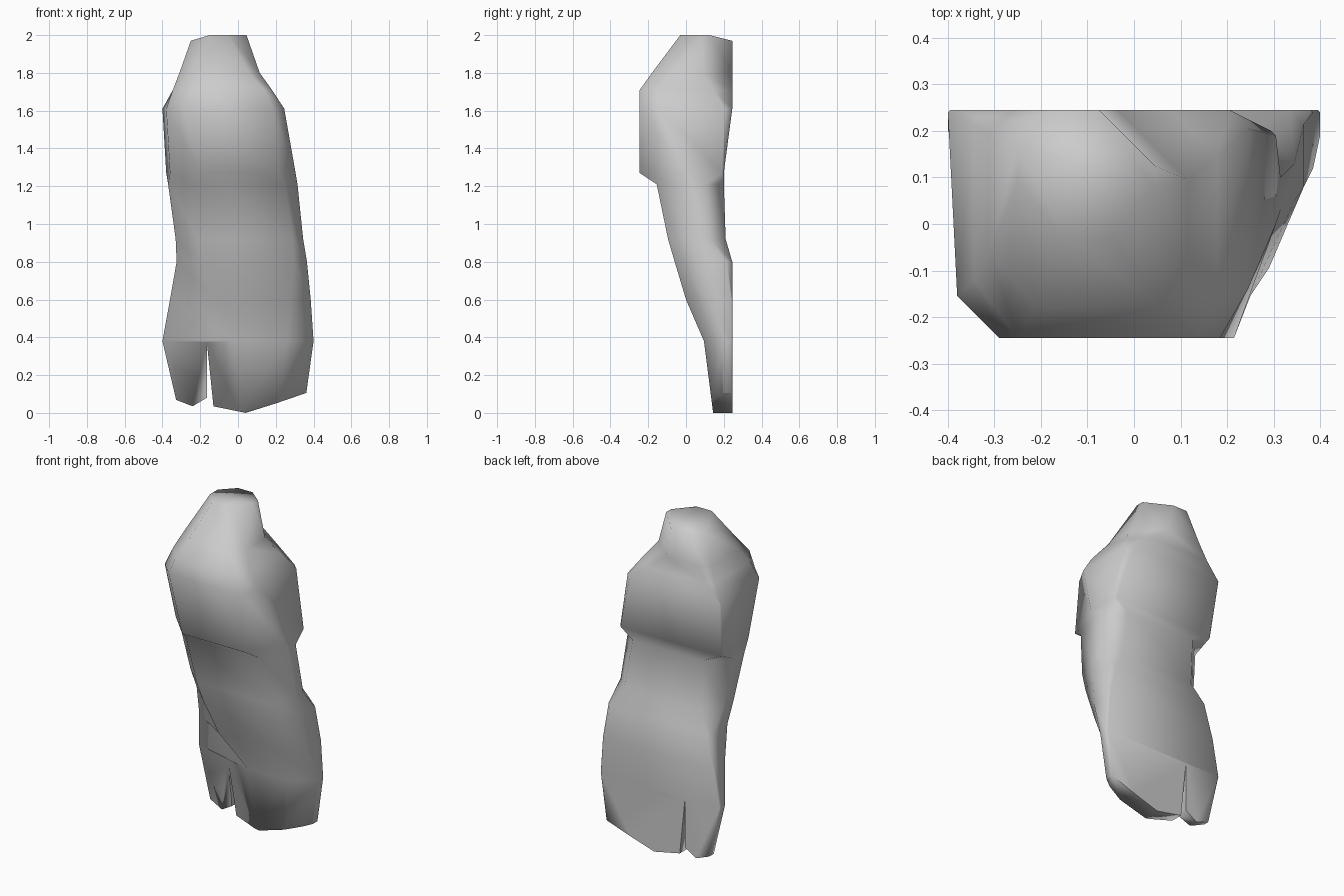
import bpy, bmesh, math

if "Cube" in bpy.data.objects:
    bpy.data.objects.remove(bpy.data.objects["Cube"])

# Cross-sections, top to bottom:
# z, left, front-left, front-right, right, y front, y left, y right, y back, left bevel, right bevel
SECTIONS = [
    (2.00, -.25, -.15, -.05, .045, -.03, .09, .08, .245, .08, .12),
    (1.80, -.31, -.21, .06, .115, -.18, -.06, -.08, .245, .05, .15),
    (1.71, -.345, -.25, .14, .18, -.245, -.12, -.15, .245, .03, .10),
    (1.61, -.40, -.29, .185, .245, -.245, -.155, -.14, .245, .005, .04),
    (1.27, -.38, -.20, .215, .305, -.245, -.08, .00, .20, .01, .01),
    (1.21, -.37, -.24, .25, .315, -.155, -.03, .03, .20, .12, .10),
    (0.92, -.33, -.21, .29, .345, -.095, .02, .05, .21, .10, .08),
    (0.80, -.325, -.19, .295, .365, -.06, .07, .08, .245, .03, .03),
    (0.60, -.36, -.13, .28, .385, .00, .145, .12, .245, .005, .005),
    (0.38, -.40, .00, .26, .40, .095, .20, .19, .245, .005, .005),
    (-.05, -.30, .01, .20, .34, .15, .205, .20, .245, .005, .005),
]


def loft(name, rings):
    """Skin a stack of equal-length point loops and cap both ends."""
    bm = bmesh.new()
    loops = [[bm.verts.new(p) for p in ring] for ring in rings]
    n = len(loops[0])
    for a, b in zip(loops, loops[1:]):
        for i in range(n):
            j = (i + 1) % n
            bm.faces.new((a[i], a[j], b[j], b[i]))
    bm.faces.new(loops[0])
    bm.faces.new(loops[-1])
    bmesh.ops.recalc_face_normals(bm, faces=bm.faces)
    me = bpy.data.meshes.new(name)
    bm.to_mesh(me)
    bm.free()
    ob = bpy.data.objects.new(name, me)
    bpy.context.collection.objects.link(ob)
    return ob


def section(z, xl, fl, fr, xr, yf, yl, yr, yb, cl, cr):
    lean = .02 if 1.25 < z < 1.65 else 0  # left side narrows towards the front here
    pts = [(fl, yf), (fr, yf), (xr, yr), (xr, yb - cr),
           (xr - cr, yb), (xl + cl, yb), (xl, yb - cl), (xl + lean, yl)]
    # the top cap falls away to the left and back
    return [(x, y, z - (.03 if z > 1.9 and (x < -.2 or y > .2) else 0)) for x, y in pts]


# Main body
body = loft("body", [section(*s) for s in SECTIONS])

# Cutter: pointed bottom outline and the narrow slit
outline = [(-.6, -.3), (-.6, .16), (-.33, .07), (-.24, .035), (-.165, .08), (-.165, .375),
           (-.13, .035), (.04, 0), (.20, .05), (.36, .105), (.6, .18), (.6, -.3)]
cutter = loft("bottom_cutter", [[(x, y, z) for x, z in outline] for y in (-.5, .5)])

mod = body.modifiers.new("bottom", 'BOOLEAN')
mod.operation = 'DIFFERENCE'
mod.solver = 'EXACT'
mod.object = cutter
bpy.context.view_layer.objects.active = body
bpy.ops.object.select_all(action='DESELECT')
body.select_set(True)
bpy.ops.object.modifier_apply(modifier=mod.name)
bpy.data.objects.remove(cutter)

# Soft shading; only the hardest corners stay sharp
bpy.ops.object.shade_smooth_by_angle(angle=math.radians(88))
